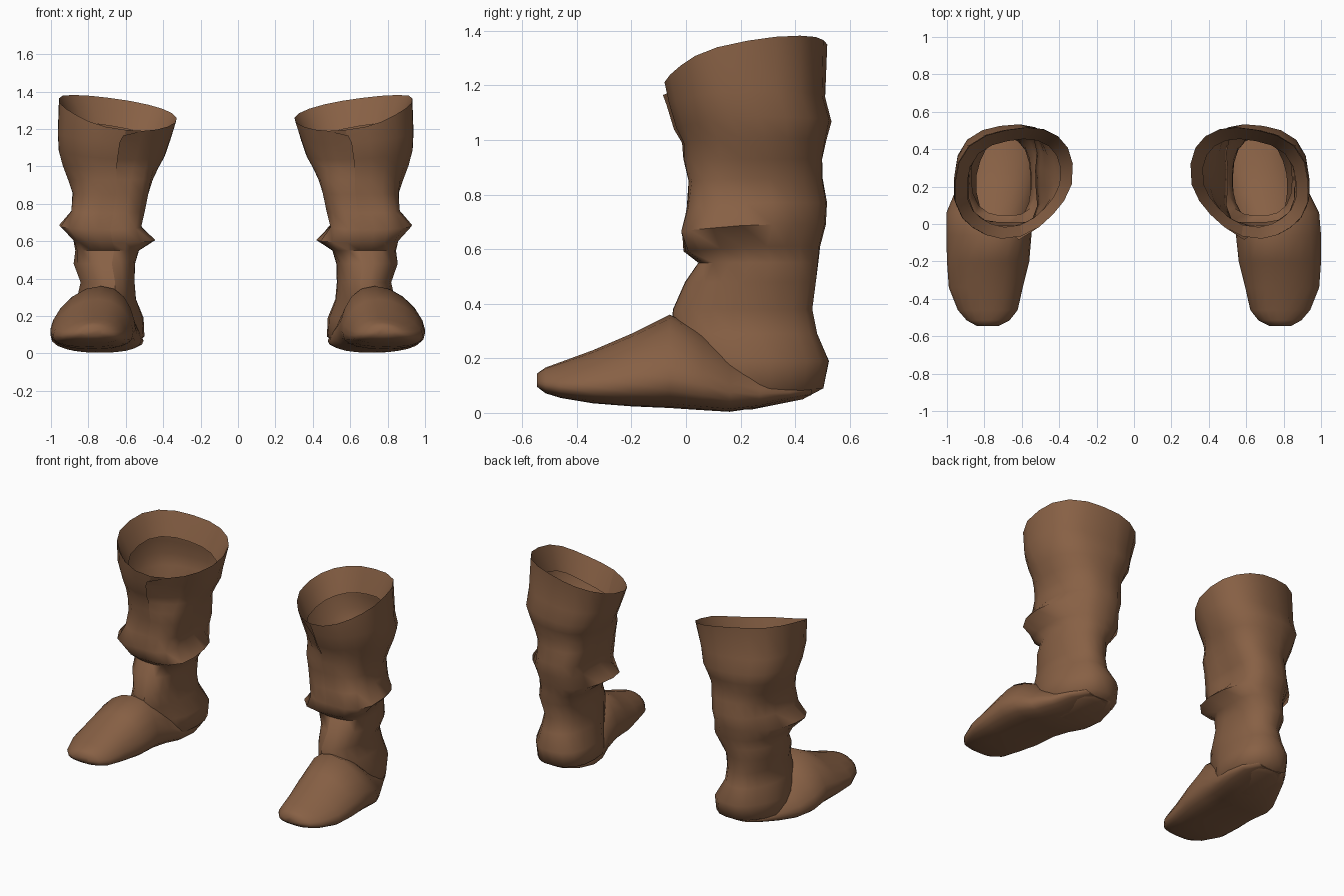
import bpy, math

if "Cube" in bpy.data.objects:
    bpy.data.objects.remove(bpy.data.objects["Cube"])

N = 20  # segments round the boot

leather = bpy.data.materials.new("brown_leather")
leather.diffuse_color = (0.245, 0.118, 0.059, 1)
leather.use_nodes = True
leather.node_tree.nodes["Principled BSDF"].inputs["Base Color"].default_value = leather.diffuse_color

# Shaft and heel rings: z, inner x, outer x, front y, back y, front sag
SHAFT = [
    (1.16, .335, .940, -.060, .505, .03),
    (1.07, .365, .935, -.035, .530, .03),
    (1.00, .400, .915, -.010, .513, .01),
    (.93, .430, .885, -.010, .500, .00),
    (.86, .455, .860, .010, .500, .01),
    (.77, .480, .860, .005, .515, .02),
    (.69, .505, .870, -.010, .510, .03),
    (.61, .505, .855, .000, .490, .02),
    (.55, .505, .845, .045, .485, .00),
    (.48, .525, .855, -.005, .478, .00),
    (.38, .528, .820, -.050, .465, .00),
    (.29, .520, .840, -.060, .483, .00),
    (.19, .480, .870, -.030, .525, .00),
    (.09, .475, .860, .000, .505, .00),
    (.05, .530, .820, .020, .430, .00),
    (.012, .630, .760, .100, .240, .00),
]

# Pointed side folds: ring z, direction in degrees, size
FOLDS = [(.69, -8, .060), (.61, 187, .085)]

# Fullness of the corners by height:
# z, outer back, inner back, inner front, outer front
CORNERS = [
    (1.40, .028, .00, -.02, -.02),
    (1.07, .025, .00, -.01, -.02),
    (.95, .00, .02, .02, .00),
    (.85, -.01, .035, .04, .03),
    (.70, -.015, .05, .05, .05),
    (.60, -.015, .04, .045, .03),
    (.50, -.01, .01, .00, .00),
    (.30, -.01, .01, -.02, .00),
    (.15, -.02, .03, -.04, .00),
    (.00, .00, .00, .00, .00),
]

# Foot rings: y, inner x, outer x, top z, bottom z, ridge x
FOOT = [
    (-.545, .725, .840, .145, .095, .78),
    (-.515, .665, .895, .166, .072, .77),
    (-.46, .622, .942, .186, .055, .76),
    (-.34, .595, .990, .230, .035, .76),
    (-.20, .560, 1.00, .290, .024, .75),
    (-.06, .545, 1.00, .360, .018, .73),
    (.06, .525, .990, .300, .010, .72),
    (.16, .495, .940, .225, .004, .70),
    (.27, .480, .880, .170, .020, .68),
    (.38, .500, .825, .140, .045, .67),
    (.46, .560, .760, .120, .065, .66),
]


def power(v, p):
    return math.copysign(abs(v) ** p, v)


def corner(z, c, s):
    """Extra radius at the four diagonals, blended over height."""
    q = (0 if c > 0 else 1) if s > 0 else (3 if c > 0 else 2)
    for hi, lo in zip(CORNERS, CORNERS[1:]):
        if lo[0] <= z <= hi[0]:
            t = (z - lo[0]) / (hi[0] - lo[0])
            return (lo[q + 1] * (1 - t) + hi[q + 1] * t) * (2 * c * s) ** 2
    return 0


def place(x, y, z, side):
    """Mirror a point; the left leg stands slightly further out."""
    if side < 0:
        x += .025 * min(1, max(0, (y + .1) / .3, (z - .4) / .3))
    return (side * x, y, z)


def make_part(name, rings, side, closed, cap_first=False, cap_last=False):
    verts = [place(*p, side) for r in rings for p in r]
    m = len(rings[0])
    faces = []
    for i in range(len(rings) - 1):
        for j in range(m if closed else m - 1):
            k = (j + 1) % m
            f = (i * m + j, (i + 1) * m + j, (i + 1) * m + k, i * m + k)
            faces.append(f if side > 0 else f[::-1])
    if cap_first:
        f = tuple(range(m))
        faces.append(f if side > 0 else f[::-1])
    if cap_last:
        f = tuple((len(rings) - 1) * m + j for j in range(m))
        faces.append(f[::-1] if side > 0 else f)
    mesh = bpy.data.meshes.new(name)
    mesh.from_pydata(verts, [], faces)
    mesh.materials.append(leather)
    obj = bpy.data.objects.new(name, mesh)
    bpy.context.collection.objects.link(obj)
    bpy.ops.object.select_all(action='DESELECT')
    obj.select_set(True)
    bpy.context.view_layer.objects.active = obj
    bpy.ops.object.shade_smooth_by_angle(angle=math.radians(70))
    return obj


def angles():
    # Start and end at the front opening, a little towards the inner side
    start = math.radians(-97)
    return [start + 2 * math.pi * j / N for j in range(N + 1)]


def rim_ring(scale=1.0, drop=0.0, flap=False):
    """Slanted top edge, optionally shrunk and lowered for the lining."""
    ring = []
    for j, a in enumerate(angles()):
        c, s = math.cos(a), math.sin(a)
        bulge = corner(1.3, c, s)
        x = .617 + (.317 + bulge) * scale * power(c, .95)
        y = .218 + (.293 + bulge) * scale * power(s, .9) - .06 * c * scale
        z = 1.28 + .05 * c + .08 * s + .02 * c * c - drop
        if flap and j == N:  # overlapping flap at the front
            x, y, z = x + .015, y - .02, z - .03
        ring.append((x, y, z))
    return ring


def shaft_rings():
    rings = [rim_ring(flap=True)]
    for z, x0, x1, y0, y1, sag in SHAFT:
        ring = []
        top = max(0, min(1, (z - .93) / .17))
        for j, a in enumerate(angles()):
            c, s = math.cos(a), math.sin(a)
            fold = corner(z, c, s)
            for fz, deg, size in FOLDS:
                if abs(fz - z) < .01:
                    turn = math.cos(a - math.radians(deg))
                    fold += size * max(0, turn) ** 4
            x = (x0 + x1) / 2 + ((x1 - x0) / 2 + fold) * power(c, .92)
            y = (y0 + y1) / 2 + ((y1 - y0) / 2 + fold) * power(s, .92)
            y -= .05 * c * top
            if j == N:
                x, y = x + .015 * top, y - .02 * top
            ring.append((x, y, z + min(0, s) * sag + .02 * c * top))
        rings.append(ring)
    return rings


def foot_rings():
    rings = []
    for y, x0, x1, zt, zb, ridge in FOOT:
        mid = zb + (zt - zb) * .32
        cx, hx = (x0 + x1) / 2, (x1 - x0) / 2
        ring = []
        for j in range(N):
            a = -2 * math.pi * j / N
            c, s = math.cos(a), math.sin(a)
            if s > 0:
                x = cx + hx * power(c, .95) + (ridge - cx) * s * s
                z = mid + (zt - mid) * s ** 1.3
            else:
                x = cx + hx * power(c, .85)
                z = mid + (mid - zb) * power(s, .75)
            ring.append((x, y, z))
        rings.append(ring)
    return rings


for label, side in (("right", 1), ("left", -1)):
    # Slouched leg with heel
    make_part(label + "_shaft", shaft_rings(), side, False, cap_last=True)
    # Inner band of the cuff
    lining = [rim_ring(.995), rim_ring(.91, .06), rim_ring(.79, .15)]
    make_part(label + "_lining", [r[::-1] for r in lining], side, False)
    # Forefoot and sole
    make_part(label + "_foot", foot_rings(), side, True, True, True)
